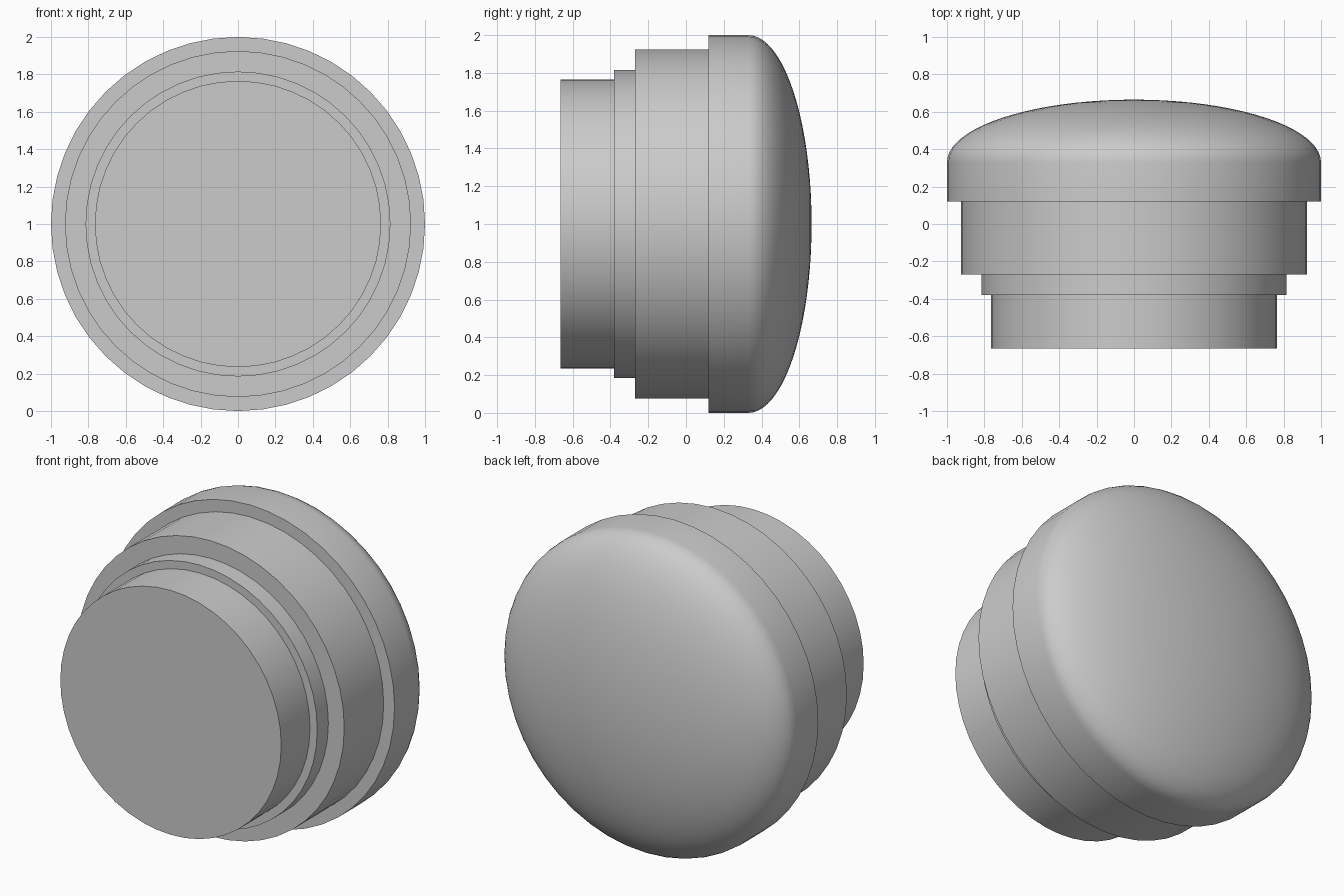
import bpy
import bmesh
import math

SEGMENTS = 48
CENTRE_Z = 1.0

cube = bpy.data.objects.get("Cube")
if cube:
    bpy.data.objects.remove(cube, do_unlink=True)

grey = bpy.data.materials.new("plain grey")
grey.use_nodes = True
colour = (0.6, 0.6, 0.6, 1.0)
grey.diffuse_color = colour
grey.node_tree.nodes["Principled BSDF"].inputs["Base Color"].default_value = colour


def lathe(name, profile):
    """Spin a (radius, y) profile around the front-to-back axis."""
    bm = bmesh.new()
    rings = []
    for radius, y in profile:
        if radius < 1e-6:
            rings.append([bm.verts.new((0, y, CENTRE_Z))] * SEGMENTS)
            continue
        angles = [math.tau * i / SEGMENTS for i in range(SEGMENTS)]
        rings.append([bm.verts.new((radius * math.sin(a), y,
                                    CENTRE_Z + radius * math.cos(a))) for a in angles])
    for inner, outer in zip(rings, rings[1:]):
        for i in range(SEGMENTS):
            j = (i + 1) % SEGMENTS
            corners = dict.fromkeys((inner[i], inner[j], outer[j], outer[i]))
            bm.faces.new(list(corners))
    # Profiles run from the front axis outwards, then back
    bm.normal_update()
    if bm.faces[:][0].normal.y > 0:
        bmesh.ops.reverse_faces(bm, faces=bm.faces[:])
    mesh = bpy.data.meshes.new(name)
    bm.to_mesh(mesh)
    bm.free()
    mesh.materials.append(grey)
    part = bpy.data.objects.new(name, mesh)
    bpy.context.collection.objects.link(part)
    bpy.ops.object.select_all(action="DESELECT")
    part.select_set(True)
    bpy.context.view_layer.objects.active = part
    bpy.ops.object.shade_smooth_by_angle(angle=math.radians(30))
    return part


# Stepped stem: each step is a front ledge and a cylindrical wall
steps = [("front_plug", 0.765, -0.665, -0.38),
         ("narrow_collar", 0.815, -0.38, -0.27),
         ("main_barrel", 0.925, -0.27, 0.12)]
inner_radius = 0.0
for name, radius, front, back in steps:
    lathe(name, [(inner_radius, front), (radius, front), (radius, back)])
    inner_radius = radius

# Wide cap with a straight rim and a flattened elliptical dome
RIM_BACK, DOME_DEPTH, DOME_STEPS = 0.33, 0.335, 20
dome = [(math.cos(t), RIM_BACK + DOME_DEPTH * math.sin(t))
        for t in (math.pi / 2 * i / DOME_STEPS for i in range(DOME_STEPS + 1))]
lathe("domed_cap", [(inner_radius, 0.12), (1.0, 0.12)] + dome)
